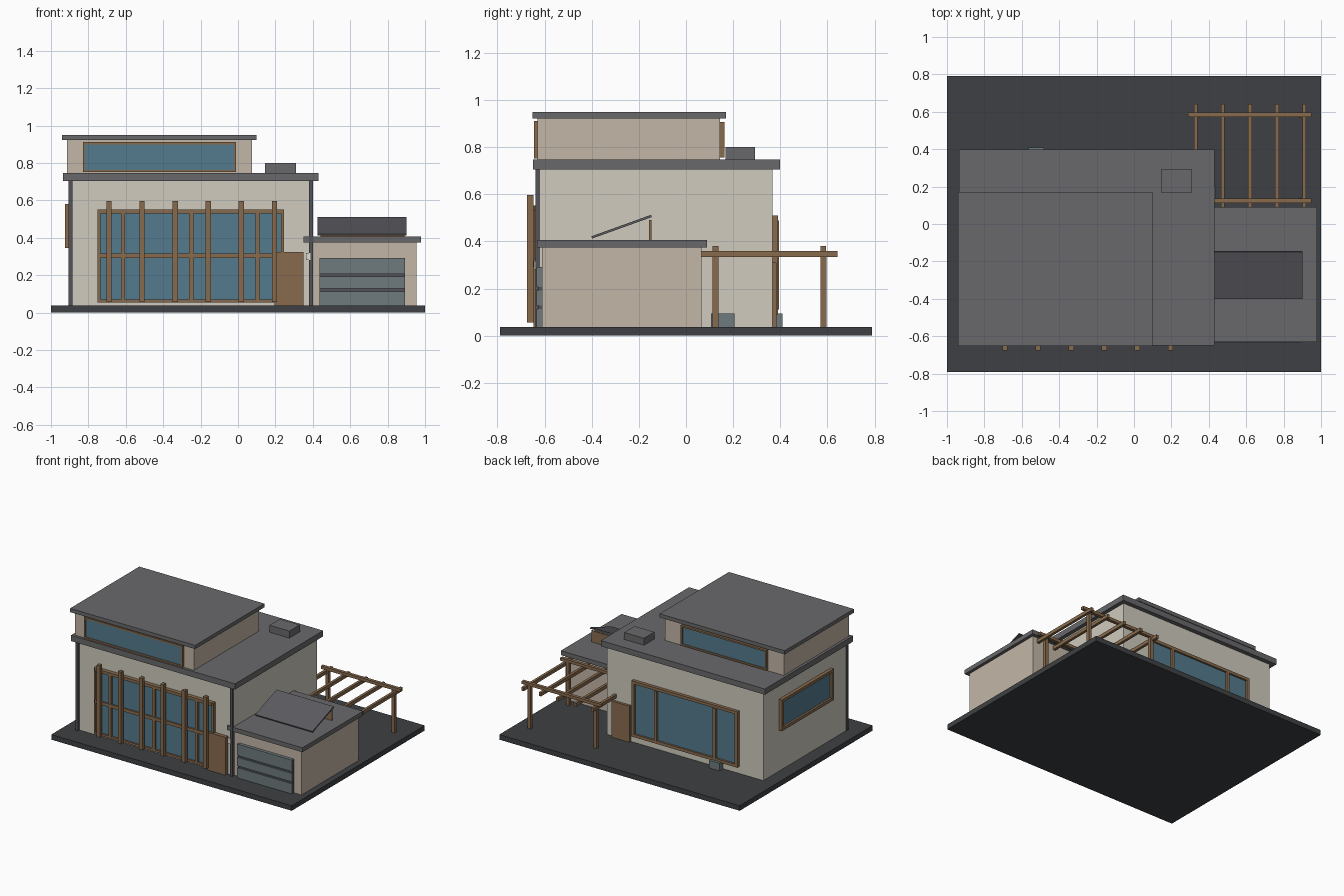
import bpy, bmesh
from mathutils import Matrix, Vector

if "Cube" in bpy.data.objects:
    bpy.data.objects.remove(bpy.data.objects["Cube"])


def mat(name, r, g, b):
    m = bpy.data.materials.new(name)
    m.diffuse_color = (r ** 2.2, g ** 2.2, b ** 2.2, 1)
    m.use_nodes = True
    m.node_tree.nodes["Principled BSDF"].inputs["Base Color"].default_value = m.diffuse_color
    return m


WALL = mat("render_wall", .81, .79, .74)
TAN = mat("tan_wall", .76, .71, .65)
ROOF = mat("roof_grey", .41, .41, .42)
BASE = mat("paving", .25, .26, .27)
WOOD = mat("wood", .53, .42, .31)
GLASS = mat("glass", .33, .48, .55)
METAL = mat("metal", .43, .48, .49)
PIPE = mat("pipe", .33, .33, .35)
PANEL = mat("solar", .36, .36, .38)
LAMP = mat("lamp", .88, .87, .82)


def boxes(name, m, *bounds):
    """One object made of boxes, each (x0, x1, y0, y1, z0, z1)."""
    bm = bmesh.new()
    for x0, x1, y0, y1, z0, z1 in bounds:
        t = Matrix.Translation(((x0 + x1) / 2, (y0 + y1) / 2, (z0 + z1) / 2))
        s = Matrix.Diagonal((x1 - x0, y1 - y0, z1 - z0, 1))
        bmesh.ops.create_cube(bm, size=1, matrix=t @ s)
    me = bpy.data.meshes.new(name)
    bm.to_mesh(me)
    bm.free()
    me.materials.append(m)
    ob = bpy.data.objects.new(name, me)
    bpy.context.collection.objects.link(ob)
    return ob


def window(name, a0, a1, z0, z1, wall, out, w=.02, mullions=(), side=False, depth=.022):
    """Framed window on a wall plane; out is the outward sign, side puts it on an x wall."""
    def b(p0, p1, q0, q1, d0, d1):
        n0, n1 = sorted((wall + out * d0, wall + out * d1))
        return (n0, n1, p0, p1, q0, q1) if side else (p0, p1, n0, n1, q0, q1)
    bars = [b(a0, a0 + w, z0, z1, 0, depth), b(a1 - w, a1, z0, z1, 0, depth),
            b(a0 + w, a1 - w, z0, z0 + w, 0, depth), b(a0 + w, a1 - w, z1 - w, z1, 0, depth)]
    bars += [b(c - .011, c + .011, z0 + w, z1 - w, 0, depth + .005) for c in mullions]
    boxes(name + "_frame", WOOD, *bars)
    boxes(name + "_glass", GLASS, b(a0 + w, a1 - w, z0 + w, z1 - w, -.01, .01))


# Site slab and building volumes
boxes("base_slab", BASE, (-1, 1, -.79, .79, 0, .038))
boxes("main_walls", WALL, (-.9, .4, -.62, .366, .038, .705))
boxes("main_roof", ROOF, (-.935, .43, -.65, .398, .705, .748))
boxes("upper_walls", TAN, (-.915, .075, -.63, .145, .748, .925))
boxes("upper_roof", ROOF, (-.94, .1, -.652, .17, .922, .95))
boxes("garage_walls", TAN, (.4, .955, -.61, .065, .038, .376))
boxes("garage_roof", ROOF, (.35, .978, -.632, .09, .374, .407))
boxes("roof_vent", ROOF, (.145, .31, .168, .292, .748, .8))

# Windows
window("front_window", -.75, .245, .055, .552, -.62, -1, .016, (-.615, -.25, .105))
window("back_window", -.7, .18, .09, .51, .366, 1, .022, (-.51, -.02), depth=.024)
window("left_window", -.435, .18, .345, .58, -.9, -1, .022, side=True, depth=.025)
window("upper_front_window", -.83, -.01, .752, .912, -.63, -1, .012, depth=.015)
window("upper_back_window", -.785, -.07, .756, .907, .145, 1, .012, depth=.018)

# Timber sunscreen
fins = [-.69 + .177 * i for i in range(6)]
boxes("sunscreen_fins", WOOD, *[(x - .014, x + .014, -.675, -.648, .057, .597) for x in fins])
boxes("sunscreen_rails", WOOD, (-.74, .225, -.65, -.638, .292, .316), (-.74, .235, -.65, -.638, .53, .552))

# Doors
boxes("front_door", WOOD, (.195, .35, -.647, -.62, .038, .323))
boxes("back_door", WOOD, (.2, .35, .366, .385, .038, .31))
boxes("garage_door_panels", METAL,
      *[(.437, .892, -.634, -.61, .038 + .078 * i + .012 * (i > 0), .114 + .078 * i - .03 * (i == 3))
        for i in range(3)], (.437, .892, -.634, -.61, .26, .292))
boxes("garage_door_grooves", PIPE, (.437, .892, -.625, -.61, .038, .288))

# Downspouts and wall lamp
boxes("downspouts", PIPE, *[(x - .01, x + .01, -.638, -.618, .038, .705) for x in (-.895, .39)])
boxes("wall_lamp", LAMP, (.363, .388, -.645, -.62, .282, .318))

# Tilted solar panel with its back support
lo, hi = Vector((.6625, -.40, .417)), Vector((.6625, -.147, .508))
mid, run = (lo + hi) / 2, hi - lo
solar = boxes("solar_panel", PANEL, (-.2375, .2375, -run.length / 2, run.length / 2, -.005, .005))
solar.location = mid
solar.rotation_euler.x = run.yz.angle_signed(Vector((1, 0)))
boxes("solar_support", WOOD, (.44, .89, -.157, -.147, .407, .492))

# Pergola
rafters = [.33 + .145 * i for i in range(5)]
boxes("pergola_rafters", WOOD, *[(x - .01, x + .01, .065, .642, .334, .36) for x in rafters])
boxes("pergola_beams", WOOD, *[(.29, .95, y - .012, y + .012, .358, .38) for y in (.125, .583)])
boxes("pergola_posts", WOOD, *[(x - .013, x + .013, y - .013, y + .013, .038, .36)
                               for x, y in ((.34, .583), (.89, .583), (.89, .125))])

# Outdoor units
boxes("side_outdoor_unit", METAL, (.4, .435, .107, .205, .038, .095))
boxes("back_outdoor_unit", METAL, (-.565, -.48, .366, .41, .038, .095))
